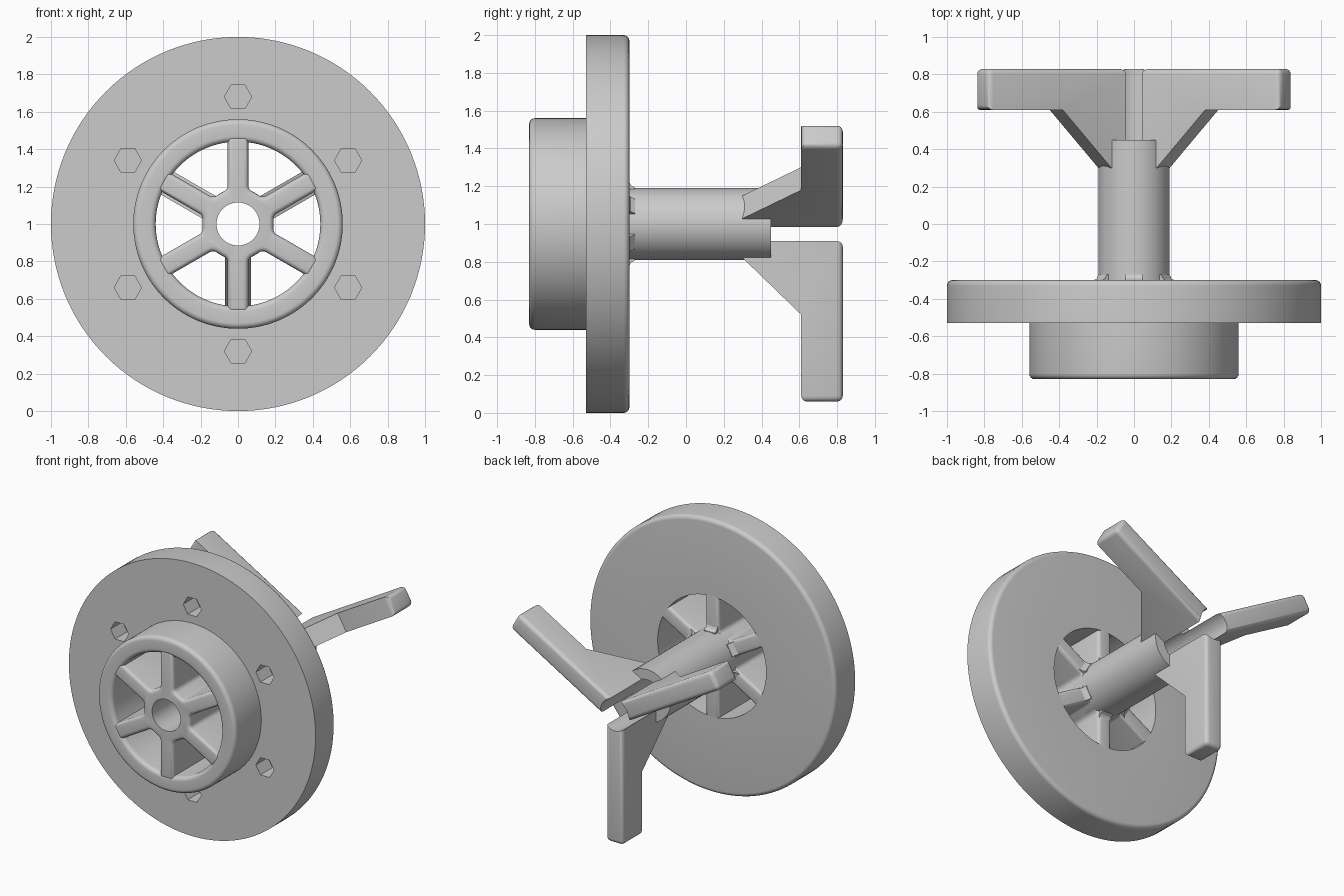
import bpy, bmesh
from math import sin, cos, asin, sqrt, radians, pi
from mathutils import Matrix, Vector

old = bpy.data.objects.get("Cube")
if old:
    bpy.data.objects.remove(old, do_unlink=True)

grey = bpy.data.materials.new("plain grey")
grey.use_nodes = True
grey.diffuse_color = (0.6, 0.6, 0.6, 1)
grey.node_tree.nodes["Principled BSDF"].inputs["Base Color"].default_value = (0.6, 0.6, 0.6, 1)

AXIS = Vector((0, 0, 1))          # the wheel axis runs along y at this height
FRONT, STEP, BACK, END, TAIL = -0.83, -0.53, -0.30, 0.45, 0.83
BORE, TUBE, RIM, HUB = 0.115, 0.19, 0.44, 0.56


def finish(bm, name):
    bmesh.ops.recalc_face_normals(bm, faces=bm.faces)
    mesh = bpy.data.meshes.new(name)
    bm.to_mesh(mesh)
    bm.free()
    mesh.materials.append(grey)
    ob = bpy.data.objects.new(name, mesh)
    ob.location = AXIS
    bpy.context.collection.objects.link(ob)
    return ob


def arc(cu, cv, r, start, stop, n=6):
    angles = [radians(start + (stop - start) * i / n) for i in range(n + 1)]
    return [(cu + r * cos(a), cv + r * sin(a)) for a in angles]


def lathe(name, profile, steps=96):
    """Turn a closed (radius, y) profile about the axis."""
    bm = bmesh.new()
    rings = []
    for i in range(steps):
        a = 2 * pi * i / steps
        rings.append([bm.verts.new((r * cos(a), y, r * sin(a))) for r, y in profile])
    n = len(profile)
    for i in range(steps):
        p, q = rings[i], rings[(i + 1) % steps]
        for j in range(n):
            k = (j + 1) % n
            bm.faces.new((p[j], p[k], q[k], q[j]))
    return finish(bm, name)


def prism(points, direction):
    """Extrude a closed outline of 3D points."""
    bm = bmesh.new()
    face = bm.faces.new([bm.verts.new(p) for p in points])
    out = bmesh.ops.extrude_face_region(bm, geom=[face])
    moved = [v for v in out["geom"] if isinstance(v, bmesh.types.BMVert)]
    bmesh.ops.translate(bm, verts=moved, vec=direction)
    bmesh.ops.recalc_face_normals(bm, faces=bm.faces)
    return bm


def fin(profile, width):
    """A flat plate from a (radius, y) profile, pointing along +x."""
    return prism([(r, y, -width / 2) for r, y in profile], (0, 0, width))


def rounded(bm, edges, size):
    bmesh.ops.bevel(bm, geom=edges, offset=size, segments=4, profile=0.5, affect="EDGES")


def turn(bm, degrees):
    bmesh.ops.rotate(bm, verts=bm.verts, cent=(0, 0, 0),
                     matrix=Matrix.Rotation(-radians(degrees), 3, "Y"))


def cutter(name, radius, sides, u, v, y0, y1):
    ring = [(u + radius * cos(2 * pi * i / sides), y0, v + radius * sin(2 * pi * i / sides))
            for i in range(sides)]
    ob = finish(prism(ring, (0, y1 - y0, 0)), name)
    ob.hide_render = True
    ob.hide_set(True)
    return ob


def cut(ob, tool):
    mod = ob.modifiers.new("cut", "BOOLEAN")
    mod.operation = "DIFFERENCE"
    mod.solver = "EXACT"
    mod.object = tool


def apply_and_shade(ob):
    bpy.ops.object.select_all(action="DESELECT")
    ob.select_set(True)
    bpy.context.view_layer.objects.active = ob
    for mod in list(ob.modifiers):
        bpy.ops.object.modifier_apply(modifier=mod.name)
    bpy.ops.object.shade_smooth_by_angle(angle=radians(32))


parts, tools = [], []

# Flange with the raised hub ring on its front
soft = 0.03
profile = [(RIM, BACK)] + arc(1 - soft, BACK - soft, soft, 90, 0)
profile += [(1, STEP), (HUB, STEP)]
profile += arc(HUB - soft, FRONT + soft, soft, 0, -90)
profile += arc(RIM + soft, FRONT + soft, soft, -90, -180)
flange = lathe("flange_and_hub_ring", profile, 128)
parts.append(flange)

# Blind hexagonal bolt sockets
for k in range(6):
    a = radians(30 + 60 * k)
    tool = cutter("socket_cutter", 0.073, 6, 0.68 * cos(a), 0.68 * sin(a), STEP - 0.1, STEP + 0.14)
    cut(flange, tool)
    tools.append(tool)

# Six spokes with filleted roots around the hub
half, fillet = 0.055, 0.035
reach = sqrt((TUBE + fillet) ** 2 - (half + fillet) ** 2)
lean = math_lean = asin((half + fillet) / (TUBE + fillet)) * 180 / pi
side = [(0.47, half)] + arc(reach, half + fillet, fillet, -90, -180 + lean, 5)
spoke = [(u, -v) for u, v in reversed(side)] + side
outline = []
for k in range(6):
    a = radians(30 + 60 * k)
    outline += [(u * cos(a) - v * sin(a), FRONT, u * sin(a) + v * cos(a)) for u, v in spoke]
bm = prism(outline, (0, BACK - FRONT, 0))
rounded(bm, [e for e in bm.edges if abs(e.verts[0].co.y - e.verts[1].co.y) < 1e-4], 0.025)
spokes = finish(bm, "spokes")
parts.append(spokes)

# Hollow shaft behind the spokes
parts.append(lathe("shaft", [(BORE, BACK - 0.1), (TUBE, BACK - 0.1), (TUBE, END), (BORE, END)], 64))

# Small gussets where the spokes meet the shaft
for k in range(6):
    bm = fin([(0.16, BACK - 0.03), (0.24, BACK - 0.01), (0.205, BACK + 0.008),
              (0.193, BACK + 0.03), (0.16, BACK + 0.03)], 0.09)
    turn(bm, 30 + 60 * k)
    parts.append(finish(bm, "spoke_gusset"))

# Three rear arms, their backs and tips rounded
arms = []
for k in range(3):
    bm = fin([(0.09, 0.30), (TUBE - 0.01, 0.30), (0.48, 0.61), (0.94, 0.61),
              (0.94, TAIL), (0.09, TAIL)], 0.14)
    ends = [e for e in bm.edges
            if all(v.co.y > TAIL - 0.01 for v in e.verts) or all(v.co.x > 0.93 for v in e.verts)]
    rounded(bm, ends, 0.03)
    turn(bm, 30 + 120 * k)
    arms.append(finish(bm, "rear_arm"))
parts += arms

# Bore cleared through the spokes and arm roots
bore = cutter("bore_cutter", BORE, 64, 0, 0, -1, 1)
tools.append(bore)
for ob in [spokes] + arms:
    cut(ob, bore)

for ob in parts:
    apply_and_shade(ob)
for tool in tools:
    bpy.data.objects.remove(tool, do_unlink=True)
